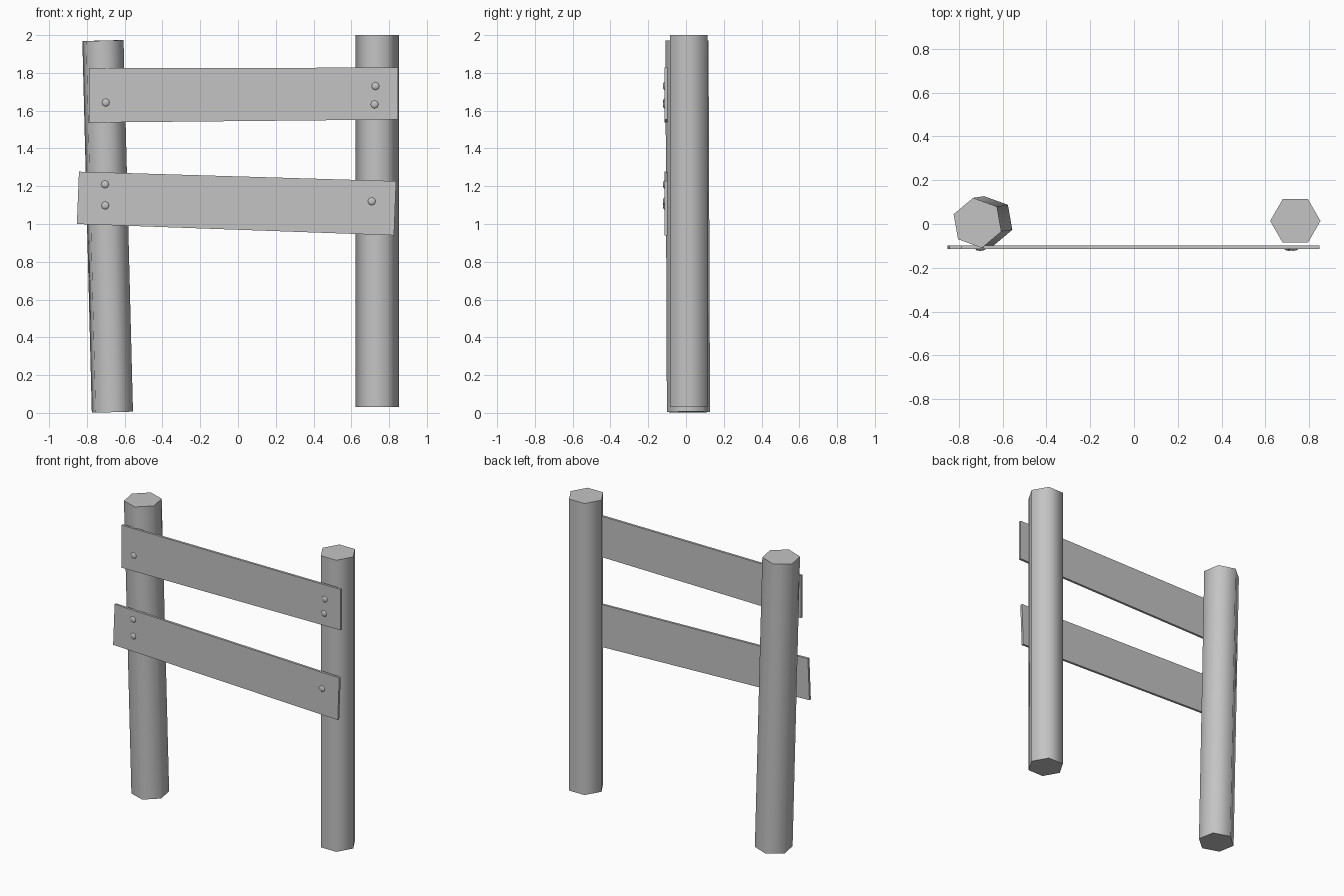
import bpy, bmesh
from math import cos, sin, radians
from mathutils import Vector, Matrix

cube = bpy.data.objects.get("Cube")
if cube:
    bpy.data.objects.remove(cube, do_unlink=True)

GREY = (0.55, 0.55, 0.55, 1.0)
material = bpy.data.materials.new("plain_grey")
material.use_nodes = True
material.diffuse_color = GREY
material.node_tree.nodes["Principled BSDF"].inputs["Base Color"].default_value = GREY


def finish(name, bm, smooth_angle=None):
    """Turn a bmesh into a named, coloured object."""
    bmesh.ops.recalc_face_normals(bm, faces=bm.faces)
    mesh = bpy.data.meshes.new(name)
    bm.to_mesh(mesh)
    bm.free()
    mesh.materials.append(material)
    obj = bpy.data.objects.new(name, mesh)
    bpy.context.collection.objects.link(obj)
    if smooth_angle:
        bpy.ops.object.select_all(action="DESELECT")
        obj.select_set(True)
        bpy.context.view_layer.objects.active = obj
        bpy.ops.object.shade_smooth_by_angle(angle=radians(smooth_angle))
    return obj


def prism(name, outline, sweep, smooth_angle=None):
    """Extrude a closed outline along a vector."""
    bm = bmesh.new()
    face = bm.faces.new([bm.verts.new(p) for p in outline])
    extruded = bmesh.ops.extrude_face_region(bm, geom=[face], use_keep_orig=True)
    top = [g for g in extruded["geom"] if isinstance(g, bmesh.types.BMVert)]
    bmesh.ops.translate(bm, verts=top, vec=Vector(sweep))
    return finish(name, bm, smooth_angle)


def post(name, base, sweep, radius, turn):
    """Six-sided post whose end cuts are square to its leaning axis."""
    ring = []
    for i in range(6):
        a = radians(turn + 60 * i)
        dx, dy = radius * cos(a), radius * sin(a)
        dz = -(dx * sweep[0] + dy * sweep[1]) / sweep[2]
        ring.append(Vector(base) + Vector((dx, dy, dz)))
    return prism(name, ring, sweep, 65)


# Posts: one upright, one leaning slightly outwards
post("left_post", (0.737, 0.014, 0.03), (0, 0, 1.97), 0.115, 0)
post("right_post", (-0.665, 0.013, 0.004), (-0.05, -0.008, 1.967), 0.116, 40)

# Rails: thin, slightly uneven planks on the front of the posts
FRONT, THICK = -0.115, 0.016
rails = {
    "upper_rail": [(-0.79, 1.825), (0.848, 1.828), (0.848, 1.553), (-0.79, 1.537)],
    "lower_rail": [(-0.842, 1.277), (0.837, 1.227), (0.826, 0.94), (-0.853, 1.0)],
}
for name, corners in rails.items():
    prism(name, [(x, FRONT, z) for x, z in corners], (0, THICK, 0))

# Nail heads: shallow domes on the rail faces
nails = [(-0.70, 1.643), (0.728, 1.73), (0.723, 1.633),
         (-0.704, 1.21), (-0.703, 1.098), (0.708, 1.12)]
for i, (x, z) in enumerate(nails):
    bm = bmesh.new()
    bmesh.ops.create_uvsphere(bm, u_segments=8, v_segments=6, radius=0.021)
    bm.transform(Matrix.Translation((x, FRONT, z))
                 @ Matrix.Diagonal((1, 0.35, 1, 1))
                 @ Matrix.Rotation(radians(90), 4, "X"))
    finish(f"nail_{i + 1}", bm, 60)
